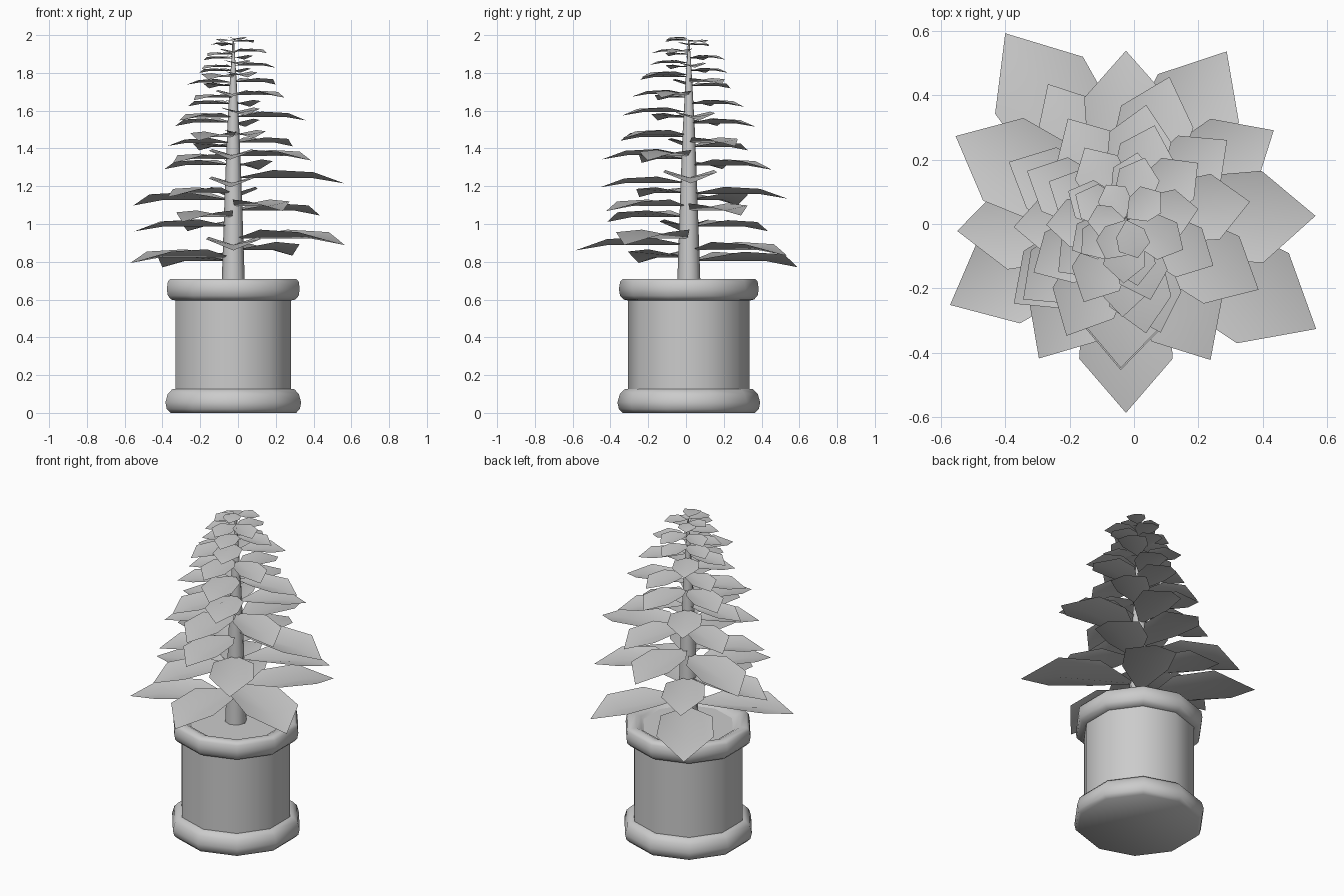
import bpy, bmesh
from math import radians, sin, cos, pi
from mathutils import Matrix, Vector

cube = bpy.data.objects.get("Cube")
if cube:
    bpy.data.objects.remove(cube)

CENTRE = Vector((-0.025, 0.015, 0))

grey = bpy.data.materials.new("plain_grey")
grey.use_nodes = True
COLOUR = (0.6, 0.6, 0.6, 1)
grey.diffuse_color = COLOUR
grey.node_tree.nodes["Principled BSDF"].inputs["Base Color"].default_value = COLOUR


def finish(name, bm, angle=50):
    mesh = bpy.data.meshes.new(name)
    bm.to_mesh(mesh)
    bm.free()
    mesh.materials.append(grey)
    obj = bpy.data.objects.new(name, mesh)
    obj.location = CENTRE
    bpy.context.collection.objects.link(obj)
    bpy.ops.object.select_all(action='DESELECT')
    obj.select_set(True)
    bpy.context.view_layer.objects.active = obj
    bpy.ops.object.shade_smooth_by_angle(angle=radians(angle))


def lathe(name, profile, sides):
    """Closed turned solid from (radius, height) pairs, a corner facing +y."""
    bm = bmesh.new()
    rings = []
    for r, z in profile:
        rings.append([bm.verts.new((r * sin(2 * pi * i / sides), r * cos(2 * pi * i / sides), z))
                      for i in range(sides)])
    for low, high in zip(rings, rings[1:]):
        for i in range(sides):
            j = (i + 1) % sides
            bm.faces.new((low[i], low[j], high[j], high[i]))
    bm.faces.new(rings[0])
    bm.faces.new(rings[-1])
    bmesh.ops.recalc_face_normals(bm, faces=bm.faces)
    finish(name, bm)


def add_leaf(bm, length, heading, height):
    """Pointed leaf, folded up along its midrib, with a drooping tip."""
    w = 0.025 + 0.2 * length
    turn = Matrix.Translation((0, 0, height)) @ Matrix.Rotation(radians(heading), 4, 'Z')

    def vert(along, side, rise):
        return bm.verts.new(turn @ Vector((along * length, side * w, rise * length)))

    base, mid, tip = vert(0.02, 0, 0), vert(0.7, 0, 0), vert(1, 0, -0.05)
    for s in (1, -1):
        wing, shoulder = vert(0.36, s * 0.9, 0.07), vert(0.72, s, 0.05)
        for face in ((base, mid, shoulder, wing), (mid, tip, shoulder)):
            bm.faces.new(face if s > 0 else face[::-1])


# Pot with rolled foot and rim, soil sunk inside the rim
lathe("pot", [(0.35, 0), (0.37, 0.02), (0.378, 0.055), (0.365, 0.1), (0.34, 0.125),
              (0.322, 0.127), (0.322, 0.595), (0.345, 0.6), (0.364, 0.62), (0.37, 0.655),
              (0.364, 0.695), (0.35, 0.71), (0.31, 0.71), (0.28, 0.695), (0.26, 0.68)], 10)
lathe("soil", [(0.265, 0.66), (0.265, 0.683)], 10)

# Tapering trunk
lathe("trunk", [(0.062, 0.67), (0.054, 0.9), (0.044, 1.2), (0.032, 1.5),
                (0.018, 1.75), (0.004, 1.97)], 8)

# Leaf whorls as (heading, relative length): three broad ones below, then three slimmer that repeat
BROAD = [
    [(59, 0.98), (123, 1.11), (206, 0.98), (270, 0.97), (330, 1.1)],
    [(31, 1.05), (120, 0.95), (184, 1.03), (238, 1), (301, 1)],
    [(1, 1.08), (90, 0.96), (154, 1.08), (217, 0.8), (268, 0.86)],
]
SLIM = [
    [(73, 1.05), (154, 0.92), (218, 0.92), (268, 1.05), (332, 1.06)],
    [(38, 1.05), (120, 0.95), (184, 0.92), (243, 1.07), (287, 0.97)],
    [(8, 1.08), (80, 1), (154, 0.95), (210, 0.92), (280, 1)],
]
TIERS = [(0.86, 0.62), (1.04, 0.51), (1.19, 0.545), (1.335, 0.44), (1.44, 0.38), (1.56, 0.36),
         (1.66, 0.29), (1.76, 0.27), (1.83, 0.21), (1.895, 0.19), (1.965, 0.13)]
for n, (z, size) in enumerate(TIERS):
    bm = bmesh.new()
    whorl = BROAD[n] if n < len(BROAD) else SLIM[n % len(SLIM)]
    # The whorls lean, so leaves on one side sit higher
    lean_x = 0.055 if n < len(BROAD) else 0.012
    lean_y = min(0.03, size * 0.1)
    for heading, scale in whorl:
        a = radians(heading)
        add_leaf(bm, size * scale, heading, z + lean_x * cos(a) - lean_y * sin(a))
    finish(f"leaf_tier_{n + 1}", bm)
